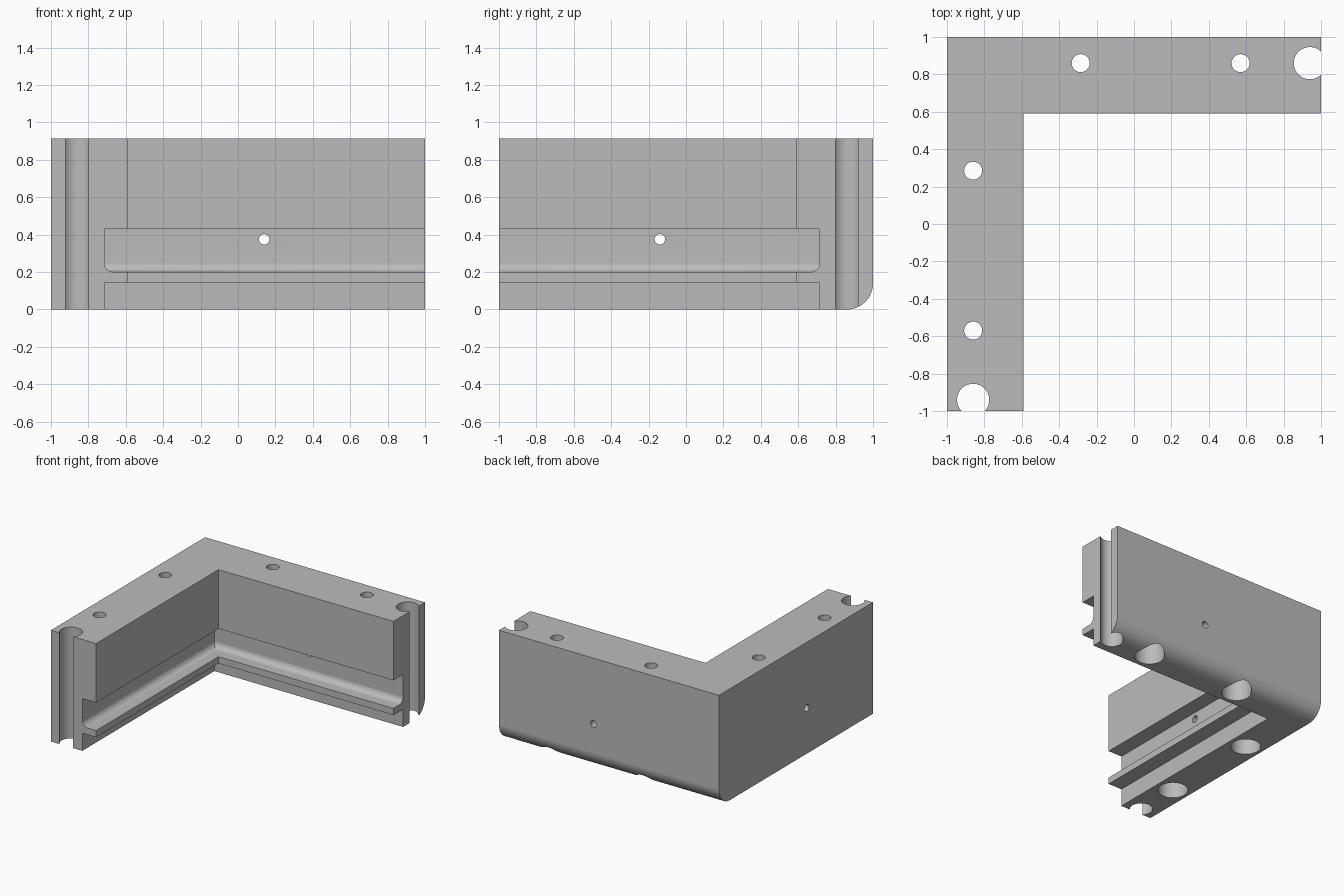
import bpy, bmesh, math
from mathutils import Matrix

cube = bpy.data.objects.get("Cube")
if cube:
    bpy.data.objects.remove(cube)

HEIGHT = 0.915
WIDTH = 0.41        # leg width
RECESS = 0.285      # wall left behind the groove
FILLET = 0.05
HOLE_LINE = 0.14    # screw centres, measured from the outer walls

grey = bpy.data.materials.new("neutral grey")
grey.use_nodes = True
grey.diffuse_color = (0.5, 0.5, 0.5, 1)
grey.node_tree.nodes["Principled BSDF"].inputs["Base Color"].default_value = grey.diffuse_color


def make_object(name, bm):
    mesh = bpy.data.meshes.new(name)
    bm.to_mesh(mesh)
    bm.free()
    obj = bpy.data.objects.new(name, mesh)
    bpy.context.collection.objects.link(obj)
    return obj


# Leg cross-section: (distance from outer wall, height), with a filleted groove and a lip
profile = [(0, 0), (RECESS, 0), (RECESS, 0.145), (WIDTH, 0.145), (WIDTH, 0.2)]
for i in range(9):
    a = math.radians(270 - 90 * i / 8)
    profile.append((RECESS + FILLET + FILLET * math.cos(a), 0.2 + FILLET + FILLET * math.sin(a)))
profile += [(RECESS, 0.43), (WIDTH, 0.43), (WIDTH, HEIGHT), (0, HEIGHT)]

# Sweep the section along both legs with a mitred corner
bm = bmesh.new()
stations = [lambda d: (d - 1, -1), lambda d: (d - 1, 1 - d), lambda d: (1, 1 - d)]
rings = [[bm.verts.new((*place(d), z)) for d, z in profile] for place in stations]
count = len(profile)
for a, b in zip(rings, rings[1:]):
    for i in range(count):
        j = (i + 1) % count
        bm.faces.new((a[i], a[j], b[j], b[i]))
bm.faces.new(rings[0])
bm.faces.new(rings[-1])
bmesh.ops.recalc_face_normals(bm, faces=bm.faces)
bmesh.ops.dissolve_limit(bm, angle_limit=0.01, verts=bm.verts, edges=bm.edges)

# Round the lower back edge
back_edge = [e for e in bm.edges if all(v.co.y > 0.99 and v.co.z < 0.01 for v in e.verts)]
bmesh.ops.bevel(bm, geom=back_edge, offset=0.14, segments=12, profile=0.5, affect='EDGES')
bracket = make_object("corner_bracket", bm)
bracket.data.materials.append(grey)


def cut_cylinder(center, radius, length, axis='Z'):
    bm = bmesh.new()
    turn = {'X': Matrix.Rotation(math.pi / 2, 4, 'Y'),
            'Y': Matrix.Rotation(math.pi / 2, 4, 'X'),
            'Z': Matrix.Identity(4)}[axis]
    bmesh.ops.create_cone(bm, cap_ends=True, segments=40, radius1=radius, radius2=radius,
                          depth=length, matrix=Matrix.Translation(center) @ turn)
    cutter = make_object("hole_cutter", bm)
    cutter.hide_render = True
    mod = bracket.modifiers.new("hole", 'BOOLEAN')
    mod.operation = 'DIFFERENCE'
    mod.solver = 'EXACT'
    mod.object = cutter
    bpy.ops.object.modifier_apply(modifier=mod.name)
    bpy.data.objects.remove(cutter)


bpy.ops.object.select_all(action='DESELECT')
bracket.select_set(True)
bpy.context.view_layer.objects.active = bracket

# The two legs mirror each other across the corner diagonal
line = 1 - HOLE_LINE
for to_leg in (lambda t: (t, line), lambda t: (-line, -t)):
    for t in (-0.285, 0.57):
        cut_cylinder((*to_leg(t), 0.5), 0.048, 2)       # screw hole
        cut_cylinder((*to_leg(t), 0), 0.113, 0.6)       # counterbore from below
    cut_cylinder((*to_leg(0.94), 0.5), 0.086, 2)        # open notch at the leg end

# Small cross holes from the groove to the outer walls
cut_cylinder((0.14, 0.9, 0.375), 0.028, 0.7, 'Y')
cut_cylinder((-0.9, -0.14, 0.375), 0.028, 0.7, 'X')

bpy.ops.object.shade_smooth_by_angle(angle=math.radians(30))
normals = bracket.modifiers.new("clean_normals", 'WEIGHTED_NORMAL')
normals.keep_sharp = True
